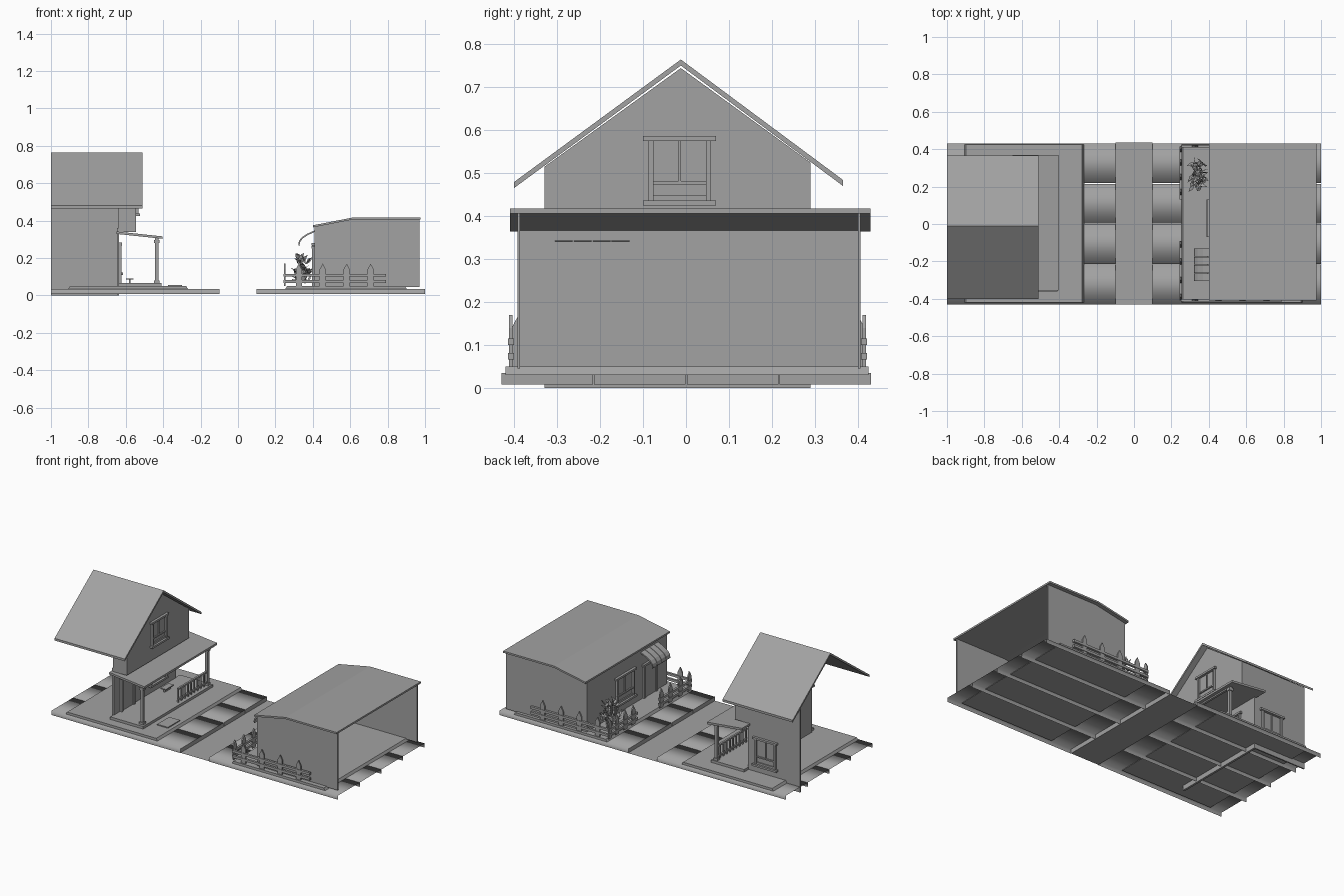
import bpy, bmesh, math, random
from mathutils import Vector, Matrix

if "Cube" in bpy.data.objects:
    bpy.data.objects.remove(bpy.data.objects["Cube"])

GREY = (0.36, 0.36, 0.36, 1)
mat = bpy.data.materials.new("plain grey")
mat.use_nodes = True
mat.diffuse_color = GREY
mat.node_tree.nodes["Principled BSDF"].inputs["Base Color"].default_value = GREY


def finish(name, bm, smooth=False, fix=True):
    if fix:
        bmesh.ops.recalc_face_normals(bm, faces=bm.faces)
    for f in bm.faces:
        f.smooth = smooth
    me = bpy.data.meshes.new(name)
    bm.to_mesh(me)
    bm.free()
    me.materials.append(mat)
    ob = bpy.data.objects.new(name, me)
    bpy.context.collection.objects.link(ob)
    return ob


def add_box(bm, x0, x1, y0, y1, z0, z1):
    m = Matrix.Translation(((x0 + x1) / 2, (y0 + y1) / 2, (z0 + z1) / 2))
    bmesh.ops.create_cube(bm, size=1, matrix=m @ Matrix.Diagonal((x1 - x0, y1 - y0, z1 - z0, 1)))


def add_prism(bm, pts, axis, a, b):
    """Extrude a (u, z) outline along x or y."""
    def at(p, t):
        return (t, p[0], p[1]) if axis == "x" else (p[0], t, p[1])
    lo = [bm.verts.new(at(p, a)) for p in pts]
    hi = [bm.verts.new(at(p, b)) for p in pts]
    bm.faces.new(lo)
    bm.faces.new(hi[::-1])
    for i in range(len(pts)):
        j = (i + 1) % len(pts)
        bm.faces.new((lo[i], hi[i], hi[j], lo[j]))


def box(name, *dims):
    bm = bmesh.new()
    add_box(bm, *dims)
    return finish(name, bm)


def prism(name, pts, axis, a, b):
    bm = bmesh.new()
    add_prism(bm, pts, axis, a, b)
    return finish(name, bm)


def sheet(pts, t):
    """Close an open line into a thin outline, t thick downwards."""
    return pts + [(u, z - t) for u, z in reversed(pts)]


def window(name, axis, pos, out, c, w, z0, z1, sash=0.3):
    """Framed window on a wall facing along +/- axis."""
    bm = bmesh.new()
    def bar(u0, u1, a, b, d):
        p, q = sorted((pos, pos + out * d))
        add_box(bm, *((p, q, u0, u1, a, b) if axis == "x" else (u0, u1, p, q, a, b)))
    l, r, t = c - w / 2, c + w / 2, 0.012
    bar(l + t, l + 2 * t, z0, z1, 0.012)
    bar(r - 2 * t, r - t, z0, z1, 0.012)
    bar(l, r, z1 - t, z1, 0.016)
    bar(l, r, z0, z0 + t, 0.02)
    mid = z0 + (z1 - z0) * sash
    bar(l + 2 * t, r - 2 * t, mid, mid + 0.008, 0.008)
    bar(l + 2 * t, r - 2 * t, z0 + t, z0 + 2 * t, 0.007)
    bar(c - 0.003, c + 0.003, mid, z1 - t, 0.006)
    finish(name, bm)


# Pavement: hollow slabs with softly shaded turned-down edges
for side, sx in (("right", -1), ("left", 1)):
    for i in range(4):
        y0, y1 = -0.43 + i * 0.216, -0.217 + i * 0.216
        bm = bmesh.new()
        rows = [[bm.verts.new((sx * x, y, z)) for y, z in
                 ((y0, 0.008), (y0, 0.035), (y1, 0.035), (y1, 0.008))] for x in (0.1, 1.0)]
        for k in range(3):
            q = [rows[0][k], rows[1][k], rows[1][k + 1], rows[0][k + 1]]
            bm.faces.new(q if sx > 0 else q[::-1])
        end = [bm.verts.new(v.co) for v in rows[0]]
        bm.faces.new(end if sx < 0 else end[::-1])
        finish(f"pavement_{side}_{i + 1}", bm, smooth=True, fix=False)

# Road between the plots
bm = bmesh.new()
bm.faces.new([bm.verts.new(p) for p in
              ((-0.1, -0.43, 0.01), (0.1, -0.43, 0.01), (0.1, 0.435, 0.01), (-0.1, 0.435, 0.01))])
finish("road", bm, fix=False)

# Plot bases with bevelled ends
for name, x0, x1 in (("house_base", -0.91, -0.265), ("shop_base", 0.25, 0.905)):
    prism(name, [(x0, 0.03), (x1, 0.03), (x1 - 0.012, 0.05), (x0 + 0.012, 0.05)], "y", -0.42, 0.425)

# House walls, open at the rear and on one side
box("house_front_wall", -0.648, -0.635, -0.33, 0.29, 0, 0.36)
prism("house_side_wall", [(-1, 0), (-0.64, 0), (-0.64, 0.525), (-1, 0.525)], "y", 0.282, 0.29)
prism("upper_storey", [(-0.33, 0.34), (0.29, 0.34), (0.29, 0.525), (-0.012, 0.745), (-0.33, 0.515)],
      "x", -0.64, -0.545)
prism("house_roof", sheet([(-0.4, 0.48), (-0.012, 0.765), (0.365, 0.485)], 0.014), "x", -1, -0.51)
window("gable_window", "x", -0.545, 1, -0.015, 0.17, 0.425, 0.587)
window("side_window", "y", 0.29, 1, -0.76, 0.17, 0.09, 0.27)
window("porch_window", "x", -0.635, 1, 0.1, 0.17, 0.11, 0.28)

# Front door with frame
bm = bmesh.new()
for y in (-0.26, -0.14):
    add_box(bm, -0.636, -0.622, y - 0.008, y + 0.008, 0.06, 0.28)
add_box(bm, -0.636, -0.62, -0.275, -0.125, 0.27, 0.284)
add_box(bm, -0.636, -0.63, -0.255, -0.145, 0.06, 0.27)
finish("house_door", bm)

# Porch
box("porch_floor", -0.64, -0.41, -0.36, 0.335, 0.045, 0.066)
prism("porch_roof", sheet([(-0.65, 0.342), (-0.405, 0.316)], 0.013), "y", -0.355, 0.37)
box("doorstep", -0.375, -0.3, -0.27, -0.15, 0.048, 0.056)
bm = bmesh.new()
for y in (-0.33, 0.0, 0.315)[::2]:
    add_box(bm, -0.444, -0.426, y - 0.009, y + 0.009, 0.06, 0.31)
    add_box(bm, -0.449, -0.421, y - 0.014, y + 0.014, 0.28, 0.297)
    add_box(bm, -0.449, -0.421, y - 0.014, y + 0.014, 0.06, 0.08)
add_box(bm, -0.442, -0.428, -0.34, 0.325, 0.297, 0.308)
finish("porch_posts", bm)
bm = bmesh.new()
for z in (0.08, 0.145):
    add_box(bm, -0.441, -0.429, 0.02, 0.315, z, z + 0.01)
for i in range(9):
    y = 0.025 + i * 0.032
    add_box(bm, -0.439, -0.431, y - 0.004, y + 0.004, 0.065, 0.15)
finish("porch_railing", bm)
bm = bmesh.new()
add_box(bm, -0.598, -0.56, 0.08, 0.16, 0.085, 0.091)
add_box(bm, -0.584, -0.574, 0.09, 0.15, 0.065, 0.086)
finish("porch_bench", bm)

# Shop walls and roof, open at the rear
roof_line = [(0.4, 0.375), (0.62, 0.418), (0.975, 0.418)]
wall = [(0.41, 0.045), (0.97, 0.045), (0.97, 0.408), (0.62, 0.408), (0.41, 0.367)]
prism("shop_wall_near", wall, "y", -0.392, -0.386)
prism("shop_wall_far", wall, "y", 0.4, 0.406)
box("shop_front_wall", 0.408, 0.414, -0.392, 0.406, 0.045, 0.368)
prism("shop_roof", sheet(roof_line, 0.011), "y", -0.41, 0.43)
window("shop_window", "x", 0.408, -1, 0.03, 0.2, 0.1, 0.28)
bm = bmesh.new()
for y in (-0.28, -0.16):
    add_box(bm, 0.396, 0.41, y - 0.008, y + 0.008, 0.05, 0.26)
add_box(bm, 0.394, 0.41, -0.295, -0.145, 0.25, 0.264)
add_box(bm, 0.403, 0.41, -0.275, -0.165, 0.05, 0.25)
finish("shop_door", bm)

# Awning with four rounded strips
bm = bmesh.new()
curve = [(0.41, 0.348), (0.37, 0.33), (0.34, 0.31), (0.326, 0.292), (0.322, 0.27)]
for i in range(4):
    y = -0.305 + i * 0.044
    add_prism(bm, curve + [(u + 0.006, z - 0.006) for u, z in reversed(curve)], "y", y, y + 0.041)
finish("awning", bm)


# Picket fence runs
def fence(name, axis, pos, a, b, pickets):
    bm = bmesh.new()
    for u in pickets:
        w = 0.016
        add_prism(bm, [(u - w, 0.05), (u + w, 0.05), (u + w, 0.14), (u, 0.17), (u - w, 0.14)],
                  "y" if axis == "x" else "x", pos - 0.004, pos + 0.004)
    for z in (0.067, 0.1):
        if axis == "x":
            add_box(bm, a, b, pos - 0.007, pos + 0.007, z, z + 0.015)
        else:
            add_box(bm, pos - 0.007, pos + 0.007, a, b, z, z + 0.015)
    finish(name, bm)


side_pickets = [0.325 + i * 0.128 for i in range(4)]
fence("fence_near", "x", -0.408, 0.25, 0.79, side_pickets)
fence("fence_far", "x", 0.415, 0.25, 0.79, side_pickets)
fence("fence_front_a", "y", 0.25, 0.13, 0.415, (0.17, 0.25, 0.33, 0.4))
fence("fence_front_b", "y", 0.25, -0.408, -0.09, (-0.11, -0.2, -0.3, -0.39))

# Leafy bush by the shop window
random.seed(4)
bm = bmesh.new()
for i in range(70):
    root = Vector((random.uniform(0.31, 0.37), random.uniform(0.2, 0.33), random.uniform(0.06, 0.19)))
    d = Vector((random.uniform(-1, 1), random.uniform(-1, 1), random.uniform(0.2, 1.2))).normalized()
    s = d.cross(Vector((random.random(), random.random(), 0.3))).normalized() * 0.011
    tip = root + d * random.uniform(0.04, 0.065)
    tip.x = min(tip.x, 0.4)
    mid = (root + tip) / 2
    bm.faces.new([bm.verts.new(p) for p in (root, mid + s, tip, mid - s)])
for y in (0.22, 0.26, 0.3):
    add_box(bm, 0.335, 0.343, y - 0.004, y + 0.004, 0.045, 0.2)
finish("bush", bm)
